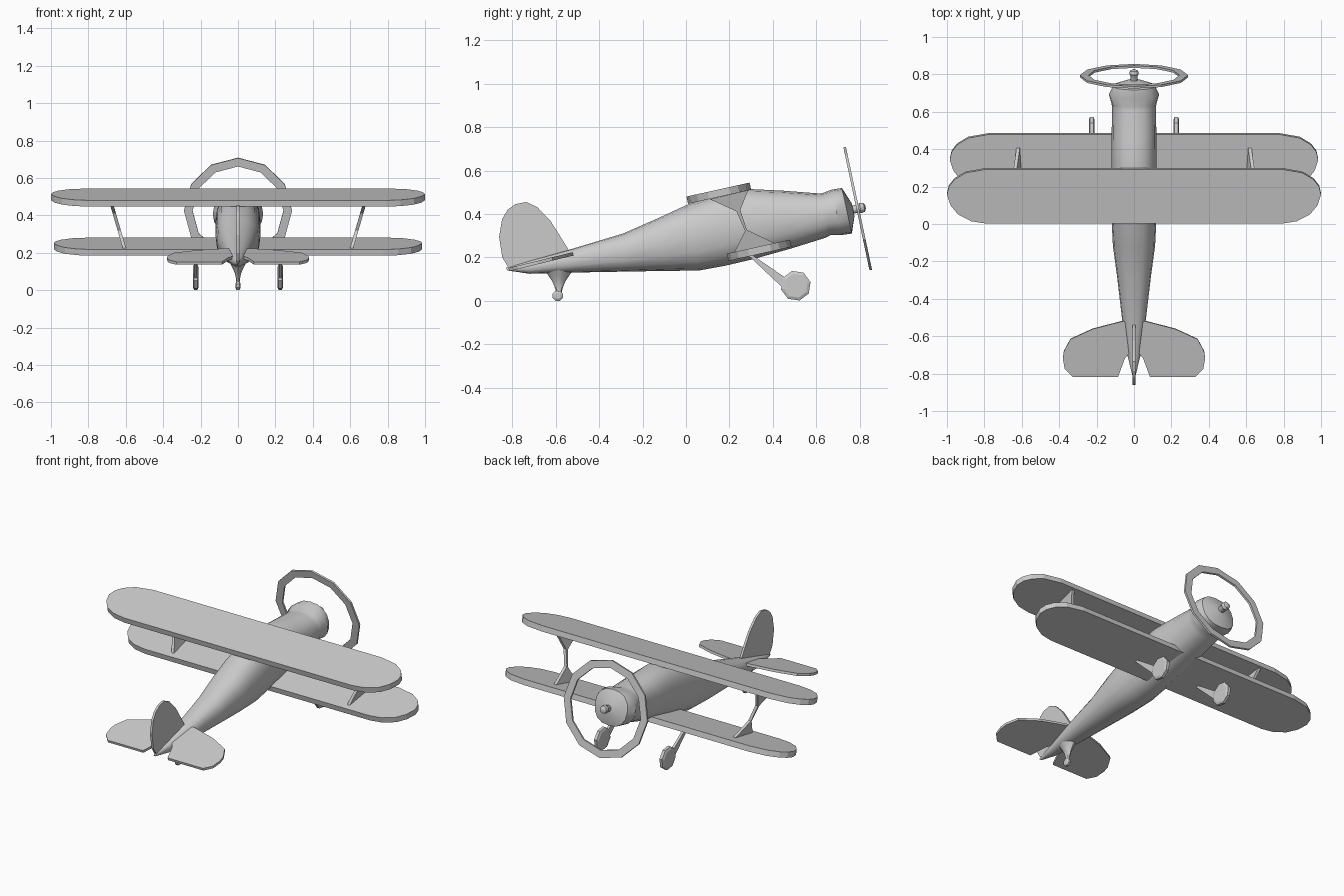
import bpy, bmesh, math
from mathutils import Vector, Matrix

if "Cube" in bpy.data.objects:
    bpy.data.objects.remove(bpy.data.objects["Cube"])

TILT = math.radians(12)


def make(name, bm, smooth=None):
    bmesh.ops.recalc_face_normals(bm, faces=bm.faces)
    me = bpy.data.meshes.new(name)
    bm.to_mesh(me)
    bm.free()
    ob = bpy.data.objects.new(name, me)
    bpy.context.collection.objects.link(ob)
    if smooth:
        bpy.ops.object.select_all(action='DESELECT')
        ob.select_set(True)
        bpy.context.view_layer.objects.active = ob
        bpy.ops.object.shade_smooth_by_angle(angle=math.radians(smooth))
    return ob


def loft(name, rings, smooth=None):
    bm = bmesh.new()
    vs = [[bm.verts.new(p) for p in r] for r in rings]
    n = len(vs[0])
    for a, b in zip(vs, vs[1:]):
        for i in range(n):
            j = (i + 1) % n
            bm.faces.new((a[i], a[j], b[j], b[i]))
    bm.faces.new(vs[0])
    bm.faces.new(vs[-1])
    return make(name, bm, smooth)


def slab(name, pts, offset):
    """Extrude an outline of 3D points symmetrically by +-offset."""
    o = Vector(offset)
    return loft(name, [[Vector(p) - o for p in pts], [Vector(p) + o for p in pts]])


def section(ty, tz, by, bz, w, n=16, e=0.85):
    """Rounded cross-section between a top and a bottom point."""
    out = []
    for i in range(n):
        a = 2 * math.pi * i / n
        c, s = math.cos(a), math.sin(a)
        x = w * math.copysign(abs(c) ** e, c)
        t = (1 + math.copysign(abs(s) ** e, s)) / 2
        out.append((x, by + (ty - by) * t, bz + (tz - bz) * t))
    return out


# fuselage with flared engine cowling
stations = [(-.83, .152, -.82, .14, .005), (-.70, .19, -.72, .125, .033),
            (-.53, .238, -.55, .13, .06), (-.29, .31, -.28, .135, .09),
            (-.13, .38, -.10, .138, .113), (.0, .44, .06, .14, .12),
            (.13, .485, .18, .162, .121), (.29, .515, .30, .19, .121),
            (.45, .507, .48, .24, .12), (.606, .495, .64, .29, .117),
            (.625, .495, .665, .303, .12), (.67, .512, .715, .303, .135),
            (.717, .52, .763, .31, .112), (.762, .45, .775, .39, .035)]
loft("fuselage", [section(*s) for s in stations], 35)

# propeller hub along the tilted thrust axis
axis_rot = Matrix.Rotation(TILT, 4, 'X')
hub_rot = Matrix.Translation((.79, 0, 0))
centre = Vector((0, .79, .425))
prof = [(-.04, .02), (.005, .02), (.012, .026), (.03, .022), (.037, .008)]
rings = []
for d, r in prof:
    rings.append([centre + axis_rot @ Vector((r * math.cos(k * math.pi / 5), d, r * math.sin(k * math.pi / 5)))
                  for k in range(10)])
loft("propeller_hub", rings, 40)

# spinning propeller shown as a flat twelve-sided ring
bm = bmesh.new()
cols = []
for k in range(12):
    a = k * math.pi / 6
    cols.append([bm.verts.new(centre + axis_rot @ Vector((r * math.cos(a), d, r * math.sin(a))))
                 for r, d in ((.289, -.006), (.289, .006), (.243, .006), (.243, -.006))])
for k in range(12):
    a, b = cols[k], cols[(k + 1) % 12]
    for i in range(4):
        j = (i + 1) % 4
        bm.faces.new((a[i], a[j], b[j], b[i]))
make("propeller_ring", bm)

# two tilted wings with rounded tips
half = [(.79, .152), (.90, .132), (.96, .095), (.99, .055), (1.0, .01),
        (.98, -.05), (.94, -.10), (.87, -.137), (.79, -.15)]
outline = half + [(-x, y) for x, y in reversed(half)]
wing_rot = Matrix.Rotation(math.radians(12.5), 4, 'X')
for name, c, s in (("upper_wing", (0, .15, .4955), 1.0), ("lower_wing", (0, .336, .233), .985)):
    pts = [Vector(c) + wing_rot @ Vector((x * s, y * .985, 0)) for x, y in outline]
    slab(name, pts, wing_rot @ Vector((0, 0, .017)))

strut = [(.11, .468), (.285, .508), (.25, .418), (.28, .327),
         (.42, .26), (.22, .22), (.272, .322), (.232, .412)]
stab = [(.02, -.52), (.065, -.52), (.22, -.56), (.34, -.615), (.375, -.68), (.38, -.72),
        (.37, -.775), (.33, -.815), (.085, -.815), (.05, -.72), (.02, -.68)]
for side, sx in (("left", -1), ("right", 1)):
    # hourglass wing strut leaning outwards
    slab(side + "_wing_strut", [(sx * (.612 + (z - .24) * .29), y, z) for y, z in strut], (.009, 0, 0))
    # tailplane half
    slab(side + "_tailplane", [(sx * x, y, .143 + (y + .82) * .245) for x, y in stab], (0, -.0018, .0075))
    # octagonal wheel with chamfered rim
    rings = []
    for dx, r in ((-.015, .056), (-.009, .07), (.009, .07), (.015, .056)):
        rings.append([(sx * .226 + dx, .505 + r * math.cos(k * math.pi / 4 + .25),
                       .07 + r * math.sin(k * math.pi / 4 + .25)) for k in range(8)])
    loft(side + "_wheel", rings)
    # wheel leg, widening towards the wheel
    slab(side + "_wheel_leg", [(sx * .226, y, z) for y, z in
                               ((.27, .225), (.30, .215), (.46, .105), (.44, .065))], (.008, 0, 0))

# tail fin
fin = [(-.54, .235), (-.58, .30), (-.625, .37), (-.685, .432), (-.735, .455), (-.785, .445),
       (-.82, .42), (-.846, .377), (-.86, .295), (-.845, .20), (-.81, .142), (-.60, .17)]
slab("tail_fin", [(0, y, z) for y, z in fin], (.007, 0, 0))

# tapered tail skid with small tail wheel
skid = [(.15, .075, .045), (.12, .05, .03), (.09, .03, .016), (.055, .016, .01), (.03, .014, .008)]
loft("tail_skid", [[(b * math.cos(k * math.pi / 4), -.585 + a * math.sin(k * math.pi / 4), z)
                    for k in range(8)] for z, a, b in skid], 40)
loft("tail_wheel", [[(dx, -.59 + r * math.cos(k * math.pi / 4 + .39), .0235 + r * math.sin(k * math.pi / 4 + .39))
                     for k in range(8)] for dx, r in ((-.013, .014), (-.007, .025), (.007, .025), (.013, .014))])
